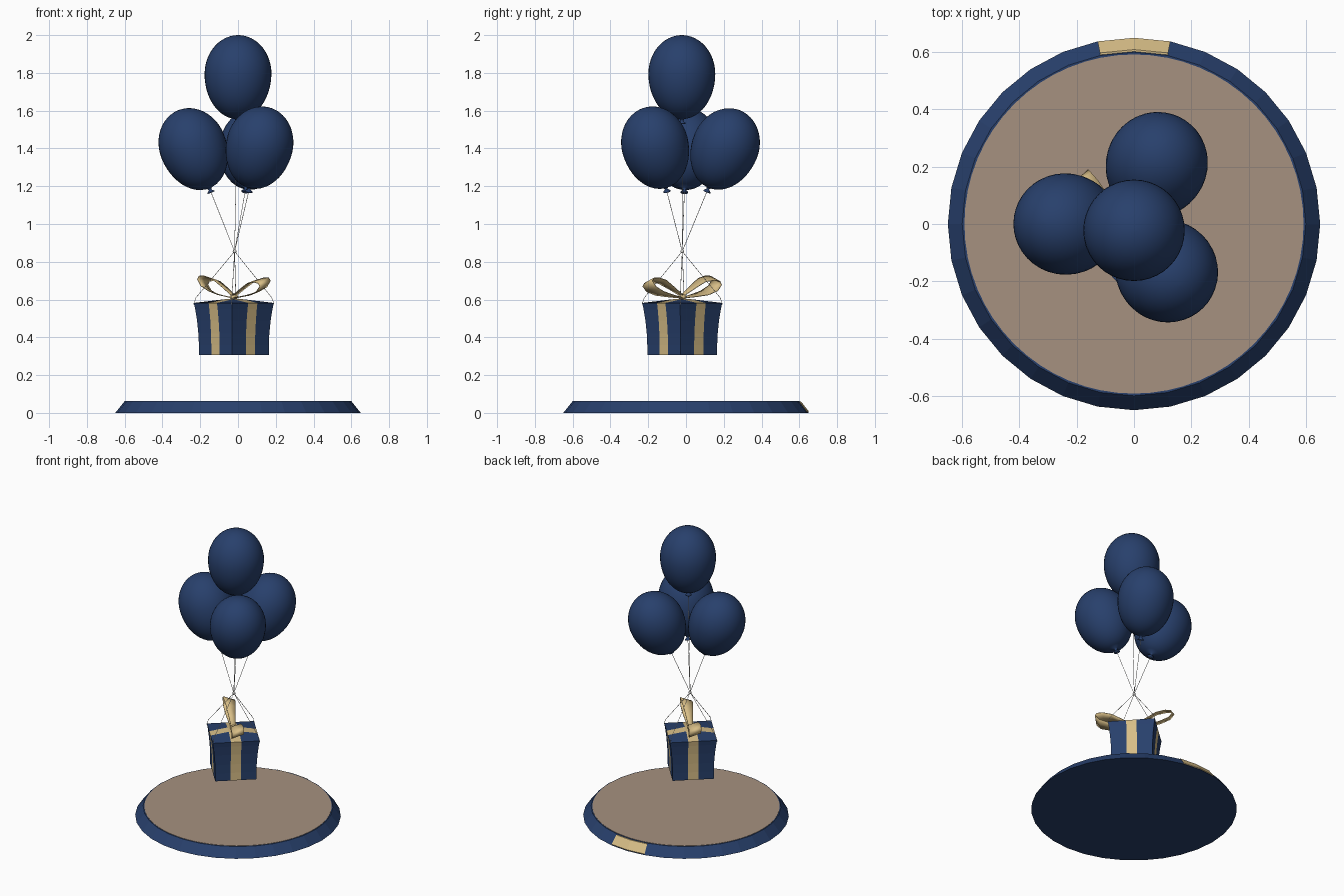
import bpy, bmesh, math
from mathutils import Vector

old = bpy.data.objects.get("Cube")
if old:
    bpy.data.objects.remove(old, do_unlink=True)


def material(name, rgb):
    m = bpy.data.materials.new(name)
    m.use_nodes = True
    m.diffuse_color = (*rgb, 1)
    m.node_tree.nodes["Principled BSDF"].inputs["Base Color"].default_value = (*rgb, 1)
    return m


navy = material("navy", (0.021, 0.051, 0.15))
gold = material("gold", (0.68, 0.51, 0.24))
tan = material("tan", (0.38, 0.285, 0.215))
white = material("string_white", (0.7, 0.7, 0.68))


def finish(name, bm, mats, smooth=False):
    bmesh.ops.recalc_face_normals(bm, faces=bm.faces)
    me = bpy.data.meshes.new(name)
    bm.to_mesh(me)
    bm.free()
    for m in mats:
        me.materials.append(m)
    for p in me.polygons:
        p.use_smooth = smooth
    ob = bpy.data.objects.new(name, me)
    bpy.context.collection.objects.link(ob)
    return ob


def bridge(bm, rings, closed=True):
    """Skin consecutive rings of vertices with quads."""
    faces = []
    for a, b in zip(rings, rings[1:]):
        n = len(a)
        for i in range(n if closed else n - 1):
            j = (i + 1) % n
            faces.append(bm.faces.new((a[i], a[j], b[j], b[i])))
    return faces


def lathe(name, profile, sides, mat, smooth=False):
    """Revolve (radius, height) points about z, closing both ends."""
    bm = bmesh.new()
    rings = [[bm.verts.new((r * math.cos(a), r * math.sin(a), z))
              for a in (math.tau * i / sides for i in range(sides))]
             for r, z in profile]
    bridge(bm, rings)
    bm.faces.new(rings[0])
    bm.faces.new(rings[-1])
    return finish(name, bm, [mat], smooth)


# Stand: bevelled rim, floor disc and back plate
lathe("base_rim", [(0.65, 0), (0.6, 0.062)], 32, navy)
lathe("base_floor", [(0.592, 0.055), (0.592, 0.064)], 64, tan)

bm = bmesh.new()
rows = []
for r, z in ((0.648, 0.004), (0.65, 0.008), (0.609, 0.06), (0.602, 0.06)):
    rows.append([bm.verts.new((r * math.cos(a), r * math.sin(a), z))
                 for a in (math.pi / 2 + k * math.tau / 32 for k in (-1, 0, 1))])
bridge(bm, rows, closed=False)
finish("back_plate", bm, [gold])

# Balloons: egg with a flared knot, leaning away from the string hub
hub = Vector((-0.018, -0.02, 0.855))
KNOT = 0.265
egg = [(0.02, -KNOT), (0.019, -0.26), (0.007, -0.25), (0.012, -0.24)]
for i in range(2, 24):
    t = math.pi * i / 24
    height = 0.24 if t < math.pi / 2 else 0.205
    egg.append((0.177 * math.sin(t), -height * math.cos(t)))
egg.append((0.004, 0.205))

centres = {"top": (0, -0.022, 1.795), "left": (-0.24, 0, 1.412),
           "front": (0.115, -0.165, 1.42), "back": (0.08, 0.21, 1.412)}
strings = []
for name, c in centres.items():
    c = Vector(c)
    axis = (c - hub).normalized()
    ob = lathe(name + "_balloon", egg, 40, navy, True)
    ob.location = c
    ob.rotation_euler = Vector((0, 0, 1)).rotation_difference(axis).to_euler()
    strings.append([hub, c - axis * KNOT])

# Gift box: flared square rings with a ribbon strip down the middle of each side
TURN = math.radians(45 - 3)
BOX = Vector((-0.022, -0.02, 0))
U = Vector((math.cos(TURN), math.sin(TURN), 0))
V = Vector((-U.y, U.x, 0))
STRIP = 0.033


def on_box(u, v, z):
    return BOX + U * u + V * v + Vector((0, 0, z))


bm = bmesh.new()
rings = []
for h, z in ((0.131, 0.307), (0.131, 0.36), (0.133, 0.42), (0.138, 0.49),
             (0.145, 0.55), (0.15, 0.582)):
    steps = (-h, -STRIP, STRIP)
    square = [(s, -h) for s in steps] + [(h, s) for s in steps] \
        + [(-s, h) for s in steps] + [(-h, -s) for s in steps]
    rings.append([bm.verts.new(on_box(u, v, z)) for u, v in square])
for i, f in enumerate(bridge(bm, rings)):
    f.material_index = 1 if i % 3 == 1 else 0


def cap(ring, z):
    """Close a ring with a three by three cross of ribbon."""
    a, b, c, d = [bm.verts.new(on_box(u, v, z)) for u, v in
                  ((-STRIP, -STRIP), (STRIP, -STRIP), (STRIP, STRIP), (-STRIP, STRIP))]
    inner = (a, b, c, d)
    bm.faces.new(inner).material_index = 1
    for k in range(4):
        p, q = inner[k], inner[(k + 1) % 4]
        o = 3 * k
        bm.faces.new((ring[o + 1], ring[o + 2], q, p)).material_index = 1
        bm.faces.new((ring[o], ring[o + 1], p, ring[o - 1]))


cap(rings[0], 0.307)
cap(rings[-1], 0.602)
finish("gift_box", bm, [navy, gold])

# Bow: two teardrop ribbon loops and a knot
loop = [(0.0, 0), (0.08, 0.012), (0.16, 0.027), (0.22, 0.052), (0.247, 0.085),
        (0.235, 0.102), (0.2, 0.106), (0.14, 0.095), (0.07, 0.055), (0, 0.012)]
for name, side, lift in (("back_bow_loop", 1, 1.0), ("front_bow_loop", -1, 0.9)):
    bm = bmesh.new()
    rows = []
    for u, z in loop:
        w = 0.014 + 0.12 * min(u, 0.2)
        rows.append([bm.verts.new(on_box(s * w, side * u, 0.608 + z * lift - s * side * u * 0.06))
                     for s in (-1, 0, 1)])
    bridge(bm, rows, closed=False)
    ob = finish(name, bm, [gold], True)
    thick = ob.modifiers.new("thickness", "SOLIDIFY")
    thick.thickness = 0.004
    thick.offset = 0

bpy.ops.mesh.primitive_uv_sphere_add(segments=12, ring_count=8, radius=0.022,
                                     location=on_box(0, 0, 0.614))
knot = bpy.context.object
knot.name = "bow_knot"
knot.scale.z = 0.7
knot.data.materials.append(gold)

# Strings: hub to each balloon and to each box corner
for su, sv in ((-1, -1), (1, -1), (1, 1), (-1, 1)):
    strings.append([hub, on_box(su * 0.142, sv * 0.142, 0.61),
                    on_box(su * 0.151, sv * 0.151, 0.575)])
curve = bpy.data.curves.new("strings", "CURVE")
curve.dimensions = "3D"
curve.bevel_depth = 0.0015
curve.bevel_resolution = 1
for pts in strings:
    sp = curve.splines.new("POLY")
    sp.points.add(len(pts) - 1)
    for p, co in zip(sp.points, pts):
        p.co = (*co, 1)
curve.materials.append(white)
bpy.context.collection.objects.link(bpy.data.objects.new("strings", curve))

bpy.ops.mesh.primitive_uv_sphere_add(segments=12, ring_count=8, radius=0.01, location=hub)
bead = bpy.context.object
bead.name = "string_bead"
bead.data.materials.append(white)
